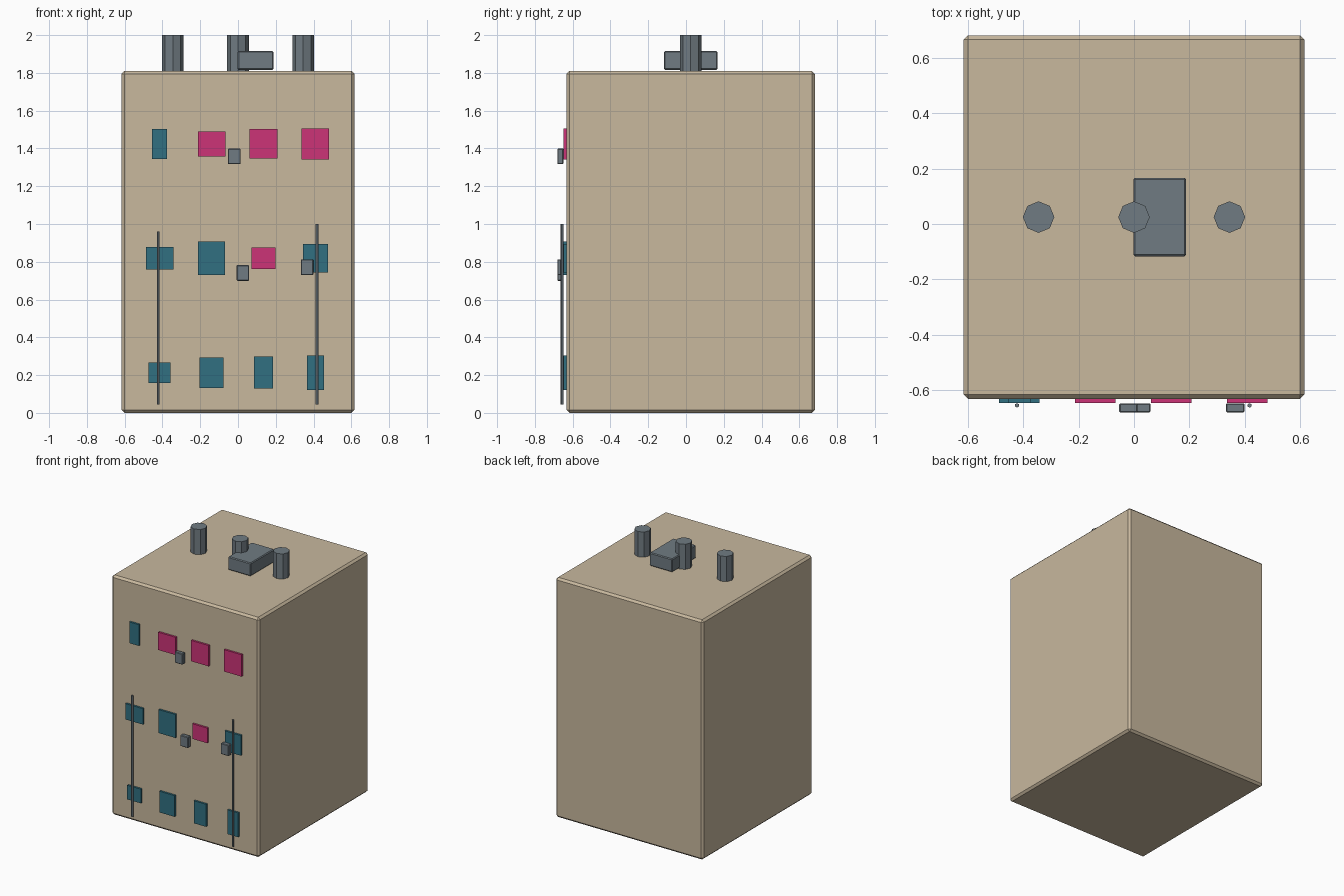
import bpy, bmesh
from mathutils import Matrix

cube = bpy.data.objects.get("Cube")
if cube:
    bpy.data.objects.remove(cube, do_unlink=True)


def linear(c):
    return c / 12.92 if c <= 0.04045 else ((c + 0.055) / 1.055) ** 2.4


def material(name, hex_colour):
    rgb = [linear(b / 255) for b in bytes.fromhex(hex_colour)]
    mat = bpy.data.materials.new(name)
    mat.use_nodes = True
    mat.diffuse_color = (*rgb, 1)
    mat.node_tree.nodes["Principled BSDF"].inputs["Base Color"].default_value = (*rgb, 1)
    return mat


plaster = material("plaster beige", "c8b89e")
metal = material("metal grey", "707b82")
teal = material("teal glass", "317081")
pink = material("pink glass", "cc3477")


def add_object(name, bm, mat):
    mesh = bpy.data.meshes.new(name)
    bm.to_mesh(mesh)
    bm.free()
    mesh.materials.append(mat)
    obj = bpy.data.objects.new(name, mesh)
    bpy.context.collection.objects.link(obj)
    return obj


def box(name, centre, size, mat, bevel=0):
    bm = bmesh.new()
    bmesh.ops.create_cube(bm, size=1, matrix=Matrix.Translation(centre) @ Matrix.Diagonal((*size, 1)))
    if bevel:
        bmesh.ops.bevel(bm, geom=bm.edges[:], offset=bevel, segments=1, affect='EDGES')
    return add_object(name, bm, mat)


def post(name, x, y, bottom, top, radius, sides, mat):
    bm = bmesh.new()
    bmesh.ops.create_cone(bm, cap_ends=True, segments=sides, radius1=radius, radius2=radius,
                          depth=top - bottom, matrix=Matrix.Translation((x, y, (top + bottom) / 2)))
    return add_object(name, bm, mat)


# Main block
HEIGHT, MID_Y, FRONT = 1.81, 0.025, -0.633
box("building_block", (0, MID_Y, HEIGHT / 2), (1.232, 1.314, HEIGHT), plaster, 0.015)

# Windows: width, height and glass for each column, row by row
columns = (-0.415, -0.14, 0.135, 0.41)
rows = {
    1.424: ((0.08, 0.16, teal), (0.146, 0.134, pink), (0.146, 0.157, pink), (0.146, 0.165, pink)),
    0.819: ((0.146, 0.12, teal), (0.142, 0.177, teal), (0.125, 0.114, pink), (0.134, 0.152, teal)),
    0.213: ((0.115, 0.107, teal), (0.126, 0.16, teal), (0.102, 0.17, teal), (0.089, 0.183, teal)),
}
for r, (z, panes) in enumerate(rows.items()):
    for c, (x, (w, h, glass)) in enumerate(zip(columns, panes)):
        box(f"window_{r}_{c}", (x, FRONT - 0.007, z), (w, 0.015, h), glass)

# Air conditioner units on the front wall
for i, (x, z) in enumerate(((-0.02, 1.358), (0.026, 0.741), (0.366, 0.771))):
    box(f"wall_unit_{i}", (x, -0.665, z), (0.067, 0.033, 0.083), metal, 0.004)

# Drain pipes
for side, x, top in (("right", -0.423, 0.96), ("left", 0.418, 1.0)):
    post(f"drain_pipe_{side}", x, -0.656, 0.045, top, 0.008, 6, metal)

# Roof chimneys and equipment box
for i, x in enumerate((-0.345, 0, 0.345)):
    post(f"chimney_{i}", x, MID_Y, HEIGHT, 2, 0.057, 8, metal)
box("roof_unit", (0.093, MID_Y, 1.866), (0.19, 0.284, 0.1), metal, 0.006)
